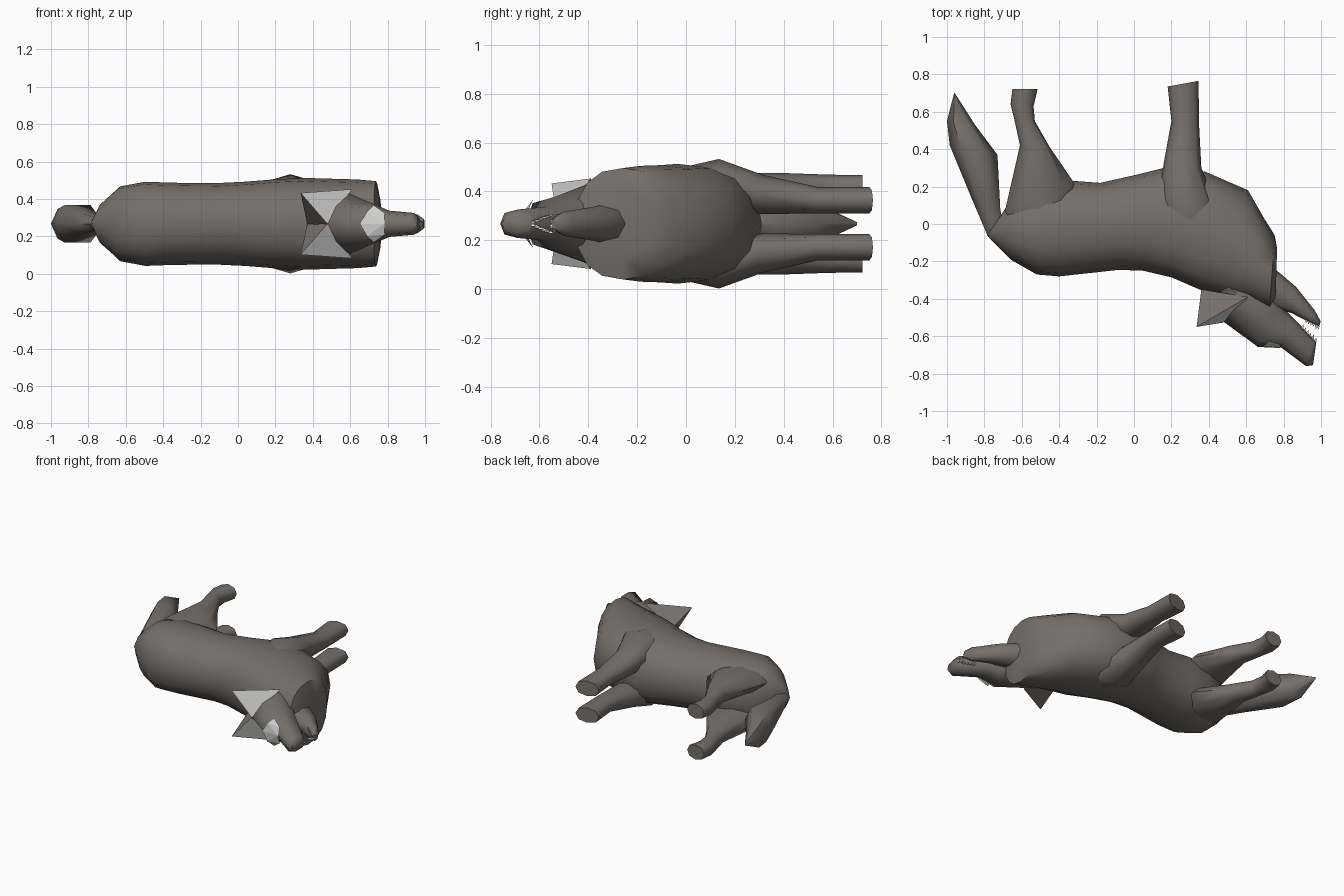
import bpy, bmesh, math
from mathutils import Vector

MID = 0.2675  # height of the animal's plane of symmetry (it lies on its side)


def material(name, rgb):
    m = bpy.data.materials.new(name)
    m.diffuse_color = (*rgb, 1)
    return m


FUR = material("grey brown fur", (0.18, 0.16, 0.143))
PALE = material("pale fur", (0.66, 0.66, 0.65))
TOOTH = material("tooth white", (0.70, 0.70, 0.68))


def finish(name, bm, mats, smooth=True, angle=62):
    bmesh.ops.recalc_face_normals(bm, faces=bm.faces)
    me = bpy.data.meshes.new(name)
    bm.to_mesh(me)
    bm.free()
    for m in mats:
        me.materials.append(m)
    ob = bpy.data.objects.new(name, me)
    bpy.context.collection.objects.link(ob)
    if smooth:
        me.polygons.foreach_set("use_smooth", [True] * len(me.polygons))
        me.set_sharp_from_angle(angle=math.radians(angle))
    return ob


def loft(name, rings, sides, mats=(FUR,), rule=None, side=1):
    """Skin rings given as (x1, y1, x2, y2, half width, roundness, optional z offset)."""
    bm = bmesh.new()
    loops = []
    for r in rings:
        a, b, hw, n = Vector(r[0:2]), Vector(r[2:4]), r[4], r[5]
        off = r[6] if len(r) > 6 else 0.0
        mid, arm, loop = (a + b) / 2, (a - b) / 2, []
        for i in range(sides):
            t = 2 * math.pi * i / sides
            c = math.copysign(abs(math.cos(t)) ** (2 / n), math.cos(t))
            s = math.copysign(abs(math.sin(t)) ** (2 / n), math.sin(t))
            p = mid + arm * c
            loop.append(bm.verts.new((p.x, p.y, MID + side * (off + hw * s))))
        loops.append(loop)
    for k, (l1, l2) in enumerate(zip(loops, loops[1:])):
        for i in range(sides):
            j = (i + 1) % sides
            f = bm.faces.new((l1[i], l1[j], l2[j], l2[i]))
            if rule:
                f.material_index = rule(k, i)
    bm.faces.new(loops[0])
    bm.faces.new(loops[-1])
    return finish(name, bm, mats)


# Body, from rump to the wide upright ruff and shallow chest dome
loft("body", [
    (-0.785, -0.06, -0.71, 0.05, 0.04, 2),
    (-0.76, -0.09, -0.69, 0.08, 0.11, 2),
    (-0.66, -0.19, -0.60, 0.17, 0.20, 2.2),
    (-0.52, -0.27, -0.47, 0.22, 0.225, 2.4),
    (-0.40, -0.28, -0.32, 0.23, 0.22, 2.3),
    (-0.08, -0.245, -0.18, 0.22, 0.217, 2.1),
    (0.05, -0.25, 0.02, 0.265, 0.225, 2.2),
    (0.20, -0.285, 0.20, 0.31, 0.238, 2.4),
    (0.35, -0.35, 0.38, 0.28, 0.245, 2.4),
    (0.46, -0.385, 0.61, 0.18, 0.24, 2.3),
    (0.59, -0.41, 0.69, 0.04, 0.237, 2.3),
    (0.725, -0.455, 0.752, -0.06, 0.228, 2.3),
    (0.757, -0.40, 0.765, -0.13, 0.13, 2.1)], 16)

# Head with upper jaw: peaked crown, pale brow band, snout
loft("head", [
    (0.40, -0.42, 0.60, -0.25, 0.15, 1.3),
    (0.478, -0.522, 0.70, -0.27, 0.165, 1.25),
    (0.66, -0.655, 0.77, -0.42, 0.11, 2.6),
    (0.78, -0.655, 0.84, -0.49, 0.07, 2.5),
    (0.92, -0.76, 0.965, -0.62, 0.058, 2.5),
    (0.957, -0.755, 0.975, -0.63, 0.032, 2.5)], 8)

# Pale brow mask: thin facets just above the head, pointed towards the crown
bm = bmesh.new()
apex, bridge = (bm.verts.new((0.652, -0.657, MID)), bm.verts.new((0.782, -0.663, MID)))
for s in (1, -1):
    temple, eye, cheek = [bm.verts.new((x, y, MID + s * z)) for x, y, z in (
        (0.69, -0.652, 0.066), (0.725, -0.625, 0.1), (0.785, -0.645, 0.058))]
    bm.faces.new((apex, temple, bridge))
    bm.faces.new((temple, eye, cheek))
    bm.faces.new((temple, cheek, bridge))
finish("brow_mask", bm, (PALE,), smooth=False)

# Lower jaw
loft("lower_jaw", [
    (0.66, -0.44, 0.70, -0.22, 0.09, 2.2),
    (0.75, -0.455, 0.765, -0.25, 0.075, 2.2),
    (0.84, -0.475, 0.865, -0.335, 0.065, 2.3),
    (0.955, -0.535, 0.965, -0.46, 0.05, 2.3),
    (0.99, -0.55, 0.998, -0.52, 0.025, 2.3)], 8)

# Tail
loft("tail", [
    (-0.78, -0.07, -0.70, 0.0, 0.04, 2),
    (-0.865, 0.13, -0.715, 0.08, 0.06, 2),
    (-0.985, 0.42, -0.73, 0.37, 0.115, 2.2),
    (-1.0, 0.55, -0.85, 0.53, 0.09, 2.2),
    (-0.962, 0.70, -0.955, 0.695, 0.008, 2)], 6)

# Legs and ears, one on each side
for side, tag in ((1, "upper"), (-1, "lower")):
    loft("front_leg_" + tag, [
        (0.17, -0.04, 0.44, -0.04, 0.08, 2, 0.145),
        (0.13, 0.14, 0.43, 0.13, 0.105, 2, 0.16),
        (0.16, 0.33, 0.36, 0.30, 0.08, 2.2, 0.12),
        (0.20, 0.55, 0.348, 0.53, 0.054, 2.3, 0.096),
        (0.18, 0.735, 0.345, 0.765, 0.054, 2.3, 0.096)], 8, side=side)
    loft("hind_leg_" + tag, [
        (-0.62, -0.05, -0.38, 0.0, 0.08, 2, 0.12),
        (-0.69, 0.07, -0.32, 0.22, 0.08, 2, 0.13),
        (-0.61, 0.42, -0.45, 0.41, 0.062, 2.2, 0.145),
        (-0.64, 0.56, -0.53, 0.55, 0.055, 2.2, 0.147),
        (-0.66, 0.64, -0.537, 0.63, 0.053, 2.2, 0.147),
        (-0.65, 0.722, -0.515, 0.722, 0.053, 2.2, 0.147)], 8, side=side)

    # Ear: tip, front edge, crown, neck flank, neck ridge; the front face is pale
    bm = bmesh.new()
    tip, front, crown, flank, ridge = [
        bm.verts.new((x, y, MID + side * z)) for x, y, z in (
            (0.335, -0.55, 0.165), (0.61, -0.39, 0.185), (0.478, -0.527, 0.0),
            (0.36, -0.35, 0.08), (0.37, -0.36, 0.0))]
    for tri in ((tip, crown, ridge), (tip, ridge, flank), (tip, flank, front)):
        bm.faces.new(tri)
    pale = bm.faces.new((tip, front, crown))
    pale.material_index = 1
    bm.faces.new((crown, front, flank, ridge))
    finish("ear_" + tag, bm, (FUR, PALE), smooth=False)


# Teeth along both jaws
def teeth(name, start, end, direction, w0, w1, count=6):
    bm = bmesh.new()
    start, end, d = Vector((*start, 0)), Vector((*end, 0)), Vector((*direction, 0))
    along = (end - start).normalized() * 0.008
    for side in (1, -1):
        for i in range(count):
            u = i / (count - 1)
            z = Vector((0, 0, MID + side * (w0 + (w1 - w0) * u)))
            p = start.lerp(end, u) + z
            base = [bm.verts.new(q) for q in (
                p - along, p + along, p + Vector((0, 0, -side * 0.014)))]
            point = bm.verts.new(p + d * (1.0 + 0.4 * (i == count - 2)))
            bm.faces.new(base)
            for a, b in ((0, 1), (1, 2), (2, 0)):
                bm.faces.new((base[a], base[b], point))
    finish(name, bm, (TOOTH,), smooth=False)


teeth("upper_teeth", (0.90, -0.558), (0.97, -0.628), (0.005, 0.02), 0.04, 0.012)
teeth("lower_teeth", (0.92, -0.512), (0.985, -0.544), (0.0, -0.02), 0.04, 0.012)
